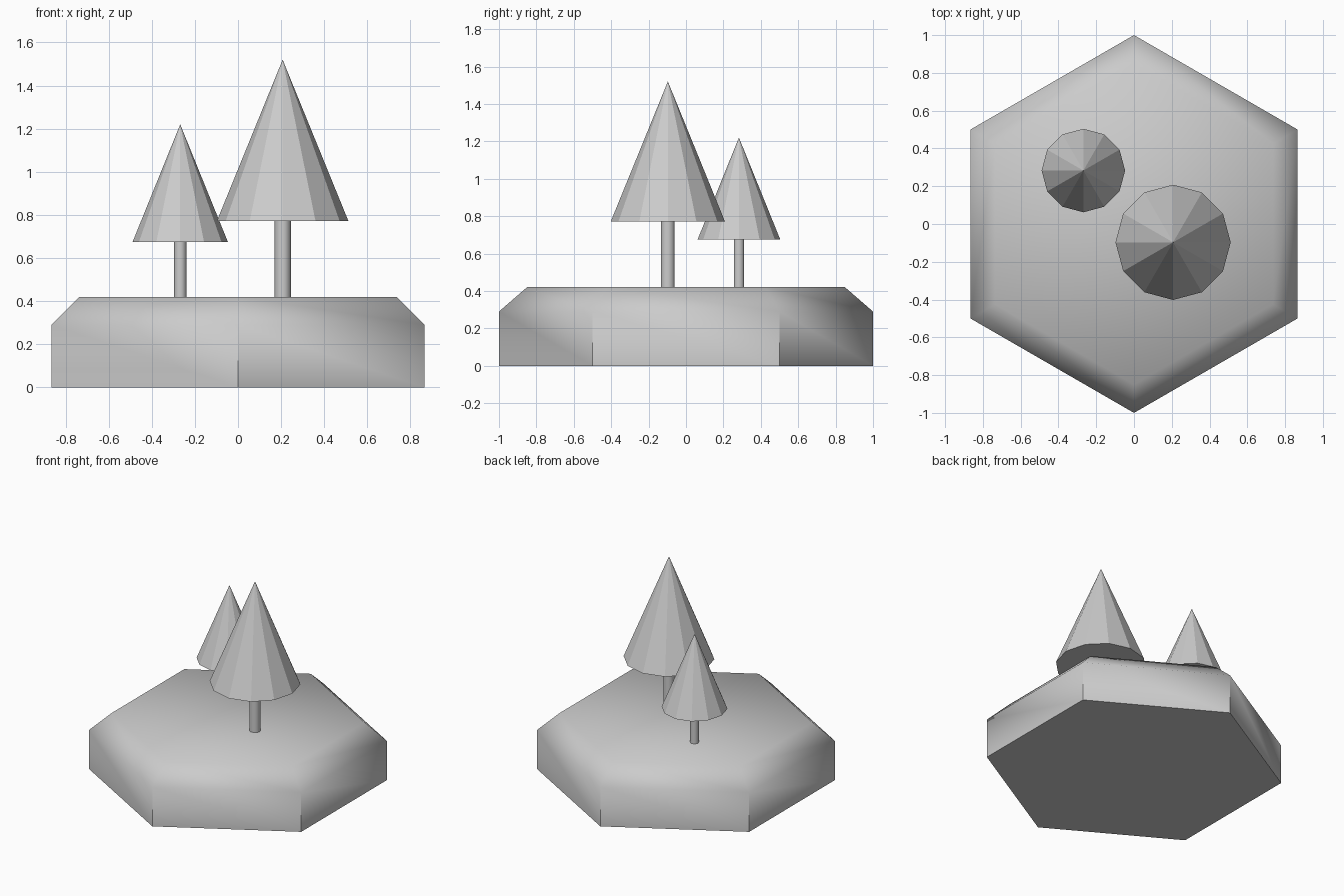
import bpy, math

if "Cube" in bpy.data.objects:
    bpy.data.objects.remove(bpy.data.objects["Cube"])


def cone(name, x, y, z0, z1, r0, r1, sides, turn=0.0):
    """Straight or tapered prism between two heights."""
    bpy.ops.mesh.primitive_cone_add(
        vertices=sides, radius1=r0, radius2=r1, depth=z1 - z0,
        location=(x, y, (z0 + z1) / 2), rotation=(0, 0, turn))
    ob = bpy.context.object
    ob.name = name
    return ob


# Hexagonal ground tile: straight lower block with a chamfered top
TOP, EDGE = 0.42, 0.29
rings = [(1.0, 0.0), (1.0, EDGE), (0.85, TOP)]
verts = [(r * math.sin(i * math.pi / 3), r * math.cos(i * math.pi / 3), z)
         for r, z in rings for i in range(6)]
faces = [tuple(range(6)), tuple(range(17, 11, -1))]
for k in range(2):
    for i in range(6):
        a, b = k * 6 + i, k * 6 + (i + 1) % 6
        faces.append((a, a + 6, b + 6, b))
mesh = bpy.data.meshes.new("ground_tile")
mesh.from_pydata(verts, [], faces)
tile = bpy.data.objects.new("ground_tile", mesh)
bpy.context.collection.objects.link(tile)
bpy.ops.object.select_all(action='DESELECT')
tile.select_set(True)
bpy.context.view_layer.objects.active = tile
bpy.ops.object.shade_smooth_by_angle(angle=math.radians(50))


# Trees: round trunk and twelve-sided foliage cone
def tree(name, x, y, trunk_r, foliage_r, z_foliage, z_tip):
    cone(name + "_trunk", x, y, TOP - 0.01, z_foliage + 0.02,
         trunk_r, trunk_r, 10, math.pi / 2)
    bpy.ops.object.shade_smooth_by_angle(angle=math.radians(40))
    cone(name + "_foliage", x, y, z_foliage, z_tip, foliage_r, 0, 12)


tree("large_tree", 0.207, -0.097, 0.038, 0.305, 0.772, 1.52)
tree("small_tree", -0.268, 0.283, 0.029, 0.221, 0.675, 1.22)
